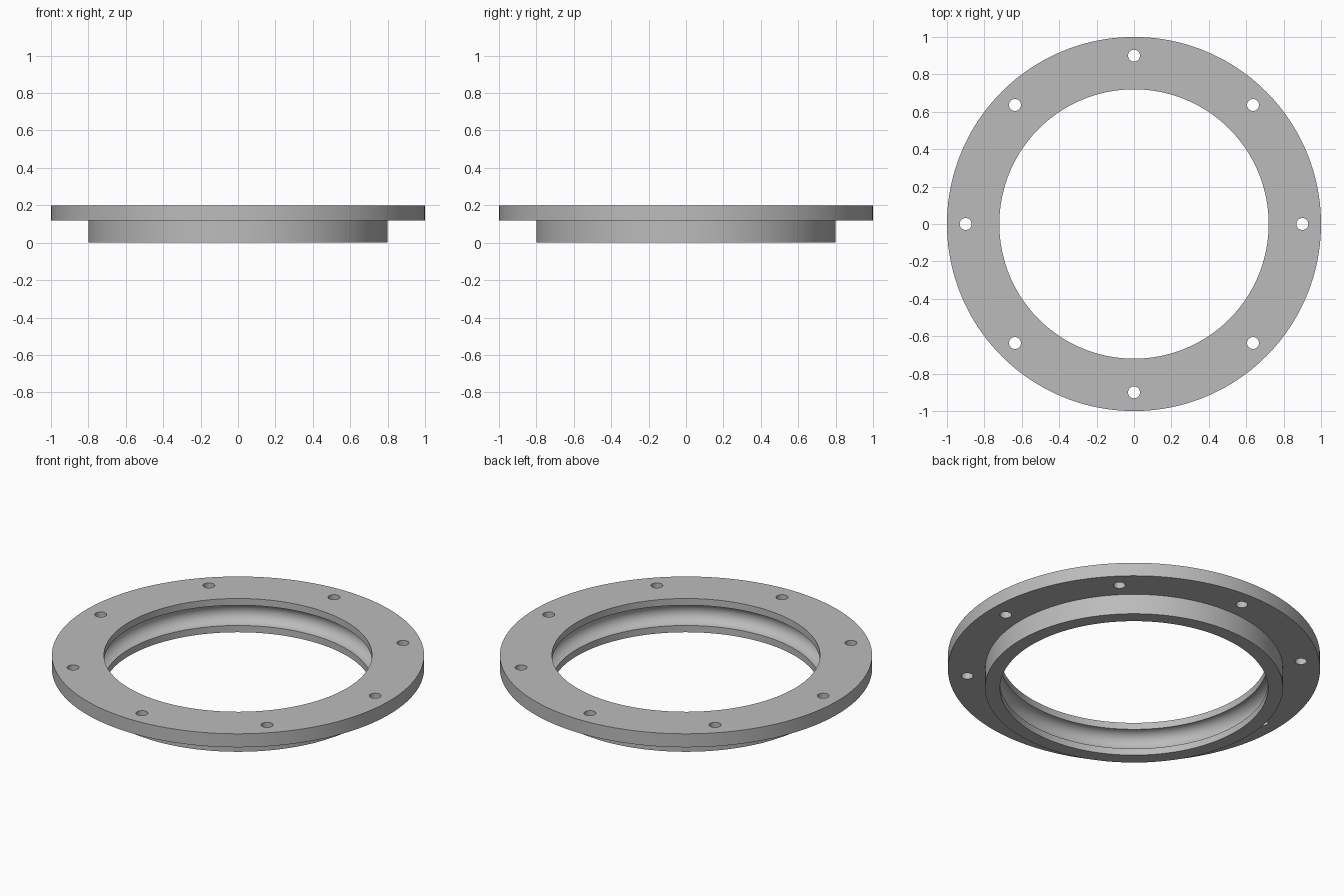
import bpy, bmesh
from math import pi, cos, sin, radians

cube = bpy.data.objects.get("Cube")
if cube:
    bpy.data.objects.remove(cube, do_unlink=True)

HEIGHT, SHOULDER = 0.2, 0.12
FLANGE_R, COLLAR_R, BORE_R = 1.0, 0.8, 0.72
GROOVE_R, GROOVE_STEPS = 0.06, 16
HOLE_COUNT, HOLE_R, HOLE_CIRCLE = 8, 0.032, 0.9
SEGMENTS = 160

# Plain grey metal
grey = bpy.data.materials.new("grey metal")
grey.use_nodes = True
grey.diffuse_color = (0.5, 0.5, 0.5, 1)
grey.node_tree.nodes["Principled BSDF"].inputs["Base Color"].default_value = grey.diffuse_color


def add_object(name, bm):
    bmesh.ops.recalc_face_normals(bm, faces=bm.faces)
    mesh = bpy.data.meshes.new(name)
    bm.to_mesh(mesh)
    bm.free()
    mesh.materials.append(grey)
    obj = bpy.data.objects.new(name, mesh)
    bpy.context.collection.objects.link(obj)
    return obj


# Cross-section: stepped outside, round groove inside the bore
profile = [(BORE_R, 0), (COLLAR_R, 0), (COLLAR_R, SHOULDER),
           (FLANGE_R, SHOULDER), (FLANGE_R, HEIGHT), (BORE_R, HEIGHT)]
for i in range(GROOVE_STEPS + 1):
    a = pi / 2 - pi * i / GROOVE_STEPS
    profile.append((BORE_R + GROOVE_R * cos(a), HEIGHT / 2 + GROOVE_R * sin(a)))

# Ring turned from the cross-section
bm = bmesh.new()
verts = [bm.verts.new((r, 0, z)) for r, z in profile]
edges = [bm.edges.new((v, verts[i - 1])) for i, v in enumerate(verts)]
bmesh.ops.spin(bm, geom=verts + edges, cent=(0, 0, 0), axis=(0, 0, 1),
               angle=2 * pi, steps=SEGMENTS, use_duplicate=False)
bmesh.ops.remove_doubles(bm, verts=bm.verts, dist=0.0001)
ring = add_object("flanged_ring", bm)

# Bolt holes through the flange
bm = bmesh.new()
for i in range(HOLE_COUNT):
    a = 2 * pi * i / HOLE_COUNT
    new = bmesh.ops.create_cone(bm, cap_ends=True, segments=32, radius1=HOLE_R,
                                radius2=HOLE_R, depth=HEIGHT)["verts"]
    bmesh.ops.translate(bm, verts=new, vec=(HOLE_CIRCLE * cos(a), HOLE_CIRCLE * sin(a), 0.16))
cutter = add_object("bolt_hole_cutter", bm)

cut = ring.modifiers.new("bolt holes", "BOOLEAN")
cut.operation, cut.solver, cut.object = "DIFFERENCE", "EXACT", cutter
for obj in bpy.context.selected_objects:
    obj.select_set(False)
bpy.context.view_layer.objects.active = ring
ring.select_set(True)
bpy.ops.object.modifier_apply(modifier=cut.name)
bpy.data.objects.remove(cutter, do_unlink=True)
bpy.ops.object.shade_smooth_by_angle(angle=radians(30))
